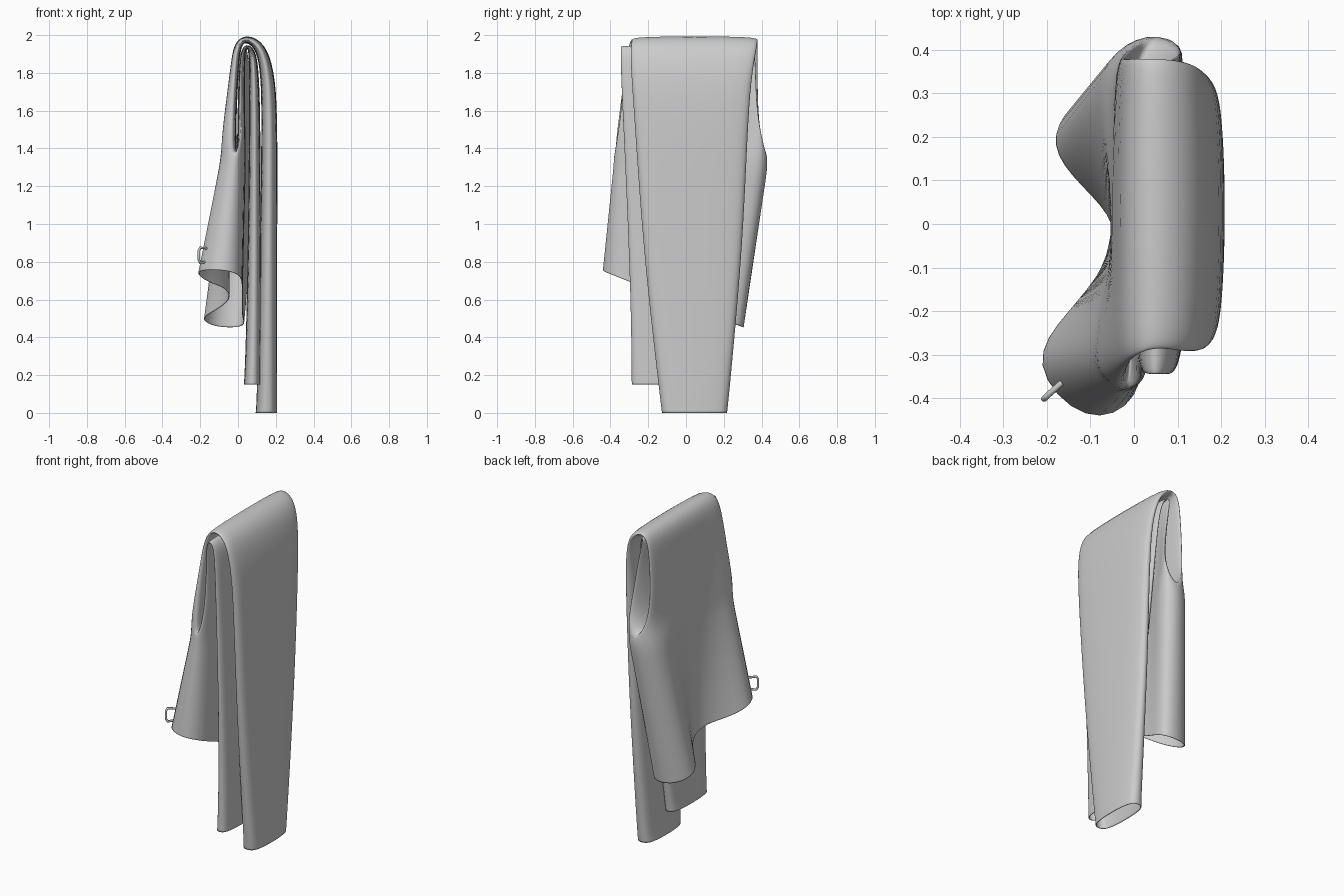
import bpy, bmesh, math
from mathutils import Vector

N = 16
bm = bmesh.new()


def skin(rings):
    """Add a tube of closed rings to the cloth mesh."""
    vs = [[bm.verts.new(p) for p in r] for r in rings]
    for a, b in zip(vs, vs[1:]):
        for i in range(N):
            j = (i + 1) % N
            bm.faces.new((a[i], a[j], b[j], b[i]))


def leg(keys, last):
    """Flattened tube along an x-z path; key = x, z, y min, y max, thickness,
    hook (shift of the back edge), flare (extra thickness outwards near the front edge)."""
    rings = []
    for k, (x, z, y0, y1, t, hook, flare) in enumerate(keys):
        a, b = keys[max(k - 1, 0)], keys[min(k + 1, len(keys) - 1)]
        d = Vector((b[0] - a[0], b[1] - a[1])).normalized()
        if k == 0:
            d = Vector((0, 1))
        ring = []
        for i in range(N):
            u = 2 * math.pi * i / N
            c, s = math.cos(u), math.sin(u)
            h = math.copysign(abs(s) ** 0.5, s) * t / 2
            if i in (6, 7):
                h += flare
            ring.append((x + d.y * h + hook * max(c, 0) ** 3,
                         (y0 + y1) / 2 + (y1 - y0) / 2 * c * 1.01, z - d.x * h))
        rings.append(ring)
    skin(rings + [last])


# Crotch outline, waist outline and the seam between the two legs (x, y)
crotch = [(.065, .455), (-.04, .415), (-.075, .33), (-.072, .22), (-.055, .08), (-.048, -.03),
          (-.07, -.18), (-.112, -.32), (-.025, -.40), (.025, -.355), (.038, -.24),
          (.042, -.12), (.042, 0), (.048, .1), (.07, .24), (.14, .39)]
waist = [(-.05, .315), (-.15, .28), (-.20, .18), (-.125, .09), (-.03, 0), (-.065, -.1),
         (-.15, -.2), (-.25, -.32), (-.11, -.47), (.02, -.41), (.025, -.25),
         (.025, -.14), (.025, -.04), (.025, .06), (.025, .17), (.045, .29)]
seam_y = (.38, .28, .17, .05, -.08, -.21, -.33)
top = [(x, y, 1.34) for x, y in crotch]
seam = [(-.008, y, 1.35) for y in seam_y]
outer_end = top[:9] + seam[::-1]
inner_end = [top[0]] + seam + top[8:]

# Outer leg: hem on the right, over the fold, down to the crotch on the left
leg([(0.150, 0.00, -0.13, 0.22, 0.115, 0, 0), (0.153, 0.04, -0.135, 0.225, 0.11, 0, 0),
     (0.158, 0.50, -0.19, 0.27, 0.10, 0, 0), (0.163, 1.00, -0.24, 0.31, 0.09, 0, 0),
     (0.168, 1.60, -0.28, 0.335, 0.085, 0, 0), (0.156, 1.80, -0.295, 0.355, 0.075, 0, 0),
     (0.123, 1.94, -0.30, 0.38, 0.06, 0, 0), (0.045, 1.988, -0.285, 0.385, 0.045, 0, 0),
     (-0.005, 1.955, -0.31, 0.385, 0.045, 0, 0), (-0.018, 1.82, -0.33, 0.385, 0.045, 0, .006),
     (-0.028, 1.64, -0.35, 0.385, 0.045, 0, .02), (-0.032, 1.46, -0.375, 0.40, 0.045, .015, .04)],
    outer_end)

# Inner leg: hangs inside the outer one, its back edge hooks round to the crotch
leg([(0.075, 0.15, -0.29, 0.07, 0.09, 0, 0), (0.077, 0.19, -0.29, 0.075, 0.085, 0, 0),
     (0.085, 0.60, -0.295, 0.14, 0.075, 0, 0), (0.088, 1.20, -0.32, 0.24, 0.065, 0, 0),
     (0.088, 1.60, -0.34, 0.29, 0.06, 0, 0), (0.085, 1.82, -0.35, 0.32, 0.05, 0, 0),
     (0.074, 1.92, -0.35, 0.34, 0.04, 0, 0), (0.045, 1.948, -0.35, 0.36, 0.025, 0, 0),
     (0.025, 1.91, -0.35, 0.37, 0.03, .02, 0), (0.020, 1.80, -0.34, 0.375, 0.035, .05, 0),
     (0.018, 1.62, -0.345, 0.38, 0.04, .08, 0), (0.018, 1.46, -0.37, 0.405, 0.045, .10, 0)],
    inner_end)

# Hips and waist: blend from the crotch outline to the wavy waist hem
rings = [top]
for f in (0.15, 0.35, 0.6, 0.9, 0.96, 1.0):
    ring = []
    for i, ((ax, ay), (bx, by)) in enumerate(zip(crotch, waist)):
        hem = 0.575 - 0.4 * by + {4: .03, 5: .05, 6: .03, 7: .05}.get(i, 0)
        ring.append((ax + (bx - ax) * f, ay + (by - ay) * f, 1.34 + (hem - 1.34) * f))
    rings.append(ring)
skin(rings)

# Sew the three tubes together and smooth the cloth
bmesh.ops.remove_doubles(bm, verts=bm.verts, dist=1e-4)
bmesh.ops.recalc_face_normals(bm, faces=bm.faces)
me = bpy.data.meshes.new("trousers")
bm.to_mesh(me)
bm.free()
me.shade_smooth()
trousers = bpy.data.objects.new("trousers", me)
bpy.context.collection.objects.link(trousers)
sub = trousers.modifiers.new("smooth", 'SUBSURF')
sub.levels = sub.render_levels = 2
cloth = trousers.modifiers.new("cloth", 'SOLIDIFY')
cloth.thickness = 0.004
cloth.offset = -1

# Belt loop standing out at the waist
cu = bpy.data.curves.new("belt_loop", 'CURVE')
cu.dimensions = '3D'
cu.bevel_depth = 0.007
cu.bevel_resolution = 1
sp = cu.splines.new('POLY')
path = [(-.165, -.365, .80), (-.20, -.395, .795), (-.207, -.402, .81),
        (-.207, -.402, .86), (-.20, -.395, .875), (-.155, -.355, .87)]
sp.points.add(len(path) - 1)
for p, co in zip(sp.points, path):
    p.co = (*co, 1)
loop = bpy.data.objects.new("belt_loop", cu)
bpy.context.collection.objects.link(loop)
